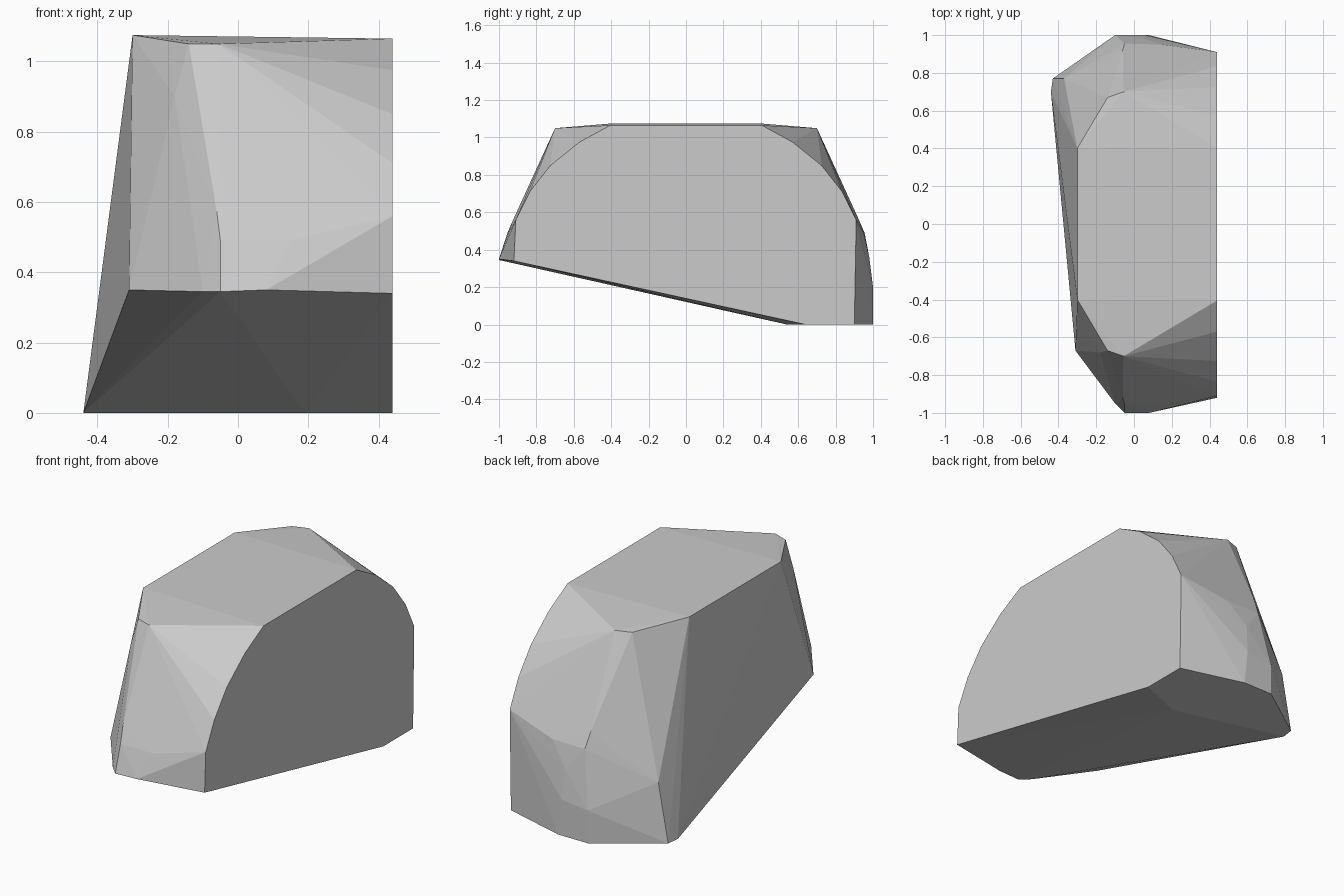
import bpy
import bmesh
from math import radians

default_cube = bpy.data.objects.get("Cube")
if default_cube:
    bpy.data.objects.remove(default_cube, do_unlink=True)


def flat_material(name, value):
    """Single neutral colour shared by viewport and render."""
    colour = (value, value, value, 1.0)
    material = bpy.data.materials.new(name)
    material.use_nodes = True
    material.diffuse_color = colour
    shader = material.node_tree.nodes["Principled BSDF"]
    shader.inputs["Base Color"].default_value = colour
    return material


def hull_object(name, corners, material):
    """Wrap the corner points in a clean faceted shell."""
    bm = bmesh.new()
    for corner in corners:
        bm.verts.new(corner)
    result = bmesh.ops.convex_hull(bm, input=bm.verts[:])
    leftovers = {item for key in ("geom_interior", "geom_unused")
                 for item in result[key]
                 if isinstance(item, bmesh.types.BMVert)}
    bmesh.ops.delete(bm, geom=list(leftovers), context="VERTS")
    bmesh.ops.dissolve_limit(bm, angle_limit=radians(0.5),
                             verts=bm.verts[:], edges=bm.edges[:])
    bmesh.ops.recalc_face_normals(bm, faces=bm.faces[:])
    mesh = bpy.data.meshes.new(name)
    bm.to_mesh(mesh)
    bm.free()
    mesh.materials.append(material)
    block = bpy.data.objects.new(name, mesh)
    bpy.context.collection.objects.link(block)
    return block


# Flat cut side: rounded shoulder profile as (depth, height)
cut_side = 0.44
shoulder = [(0.91, 0.56), (0.835, 0.71), (0.725, 0.85),
            (0.57, 0.975), (0.405, 1.065)]

# Upper corners and end bulges shared by the front and the back
end_corners = [(cut_side, y, z) for y, z in shoulder]
end_corners += [(-0.30, 0.40, 1.075), (-0.14, 0.67, 1.05),
                (-0.055, 0.70, 1.05), (-0.18, 0.68, 0.90),
                (-0.06, 0.92, 0.57), (-0.05, 0.955, 0.49),
                (0.15, 0.95, 0.49)]
corners = [(x, side * y, z) for side in (-1, 1) for x, y, z in end_corners]

# Raised front lip
corners += [(cut_side, -0.92, 0.34), (0.08, -1, 0.35),
            (-0.05, -1, 0.345), (-0.10, -0.95, 0.345),
            (-0.31, -0.67, 0.35)]

# Back foot and the bulge above it
corners += [(cut_side, 0.90, 0), (0.08, 1, 0), (-0.10, 1, 0),
            (-0.43, 0.77, 0), (-0.44, 0.70, 0),
            (-0.10, 1, 0.18), (0.06, 1, 0.20),
            (0.05, 0.98, 0.36), (-0.37, 0.77, 0.32)]

# Front edge of the flat foot, where the sloping underside begins
corners += [(cut_side, 0.64, 0), (0.19, 0.54, 0)]

hull_object("faceted_block", corners, flat_material("light_grey", 0.6))
